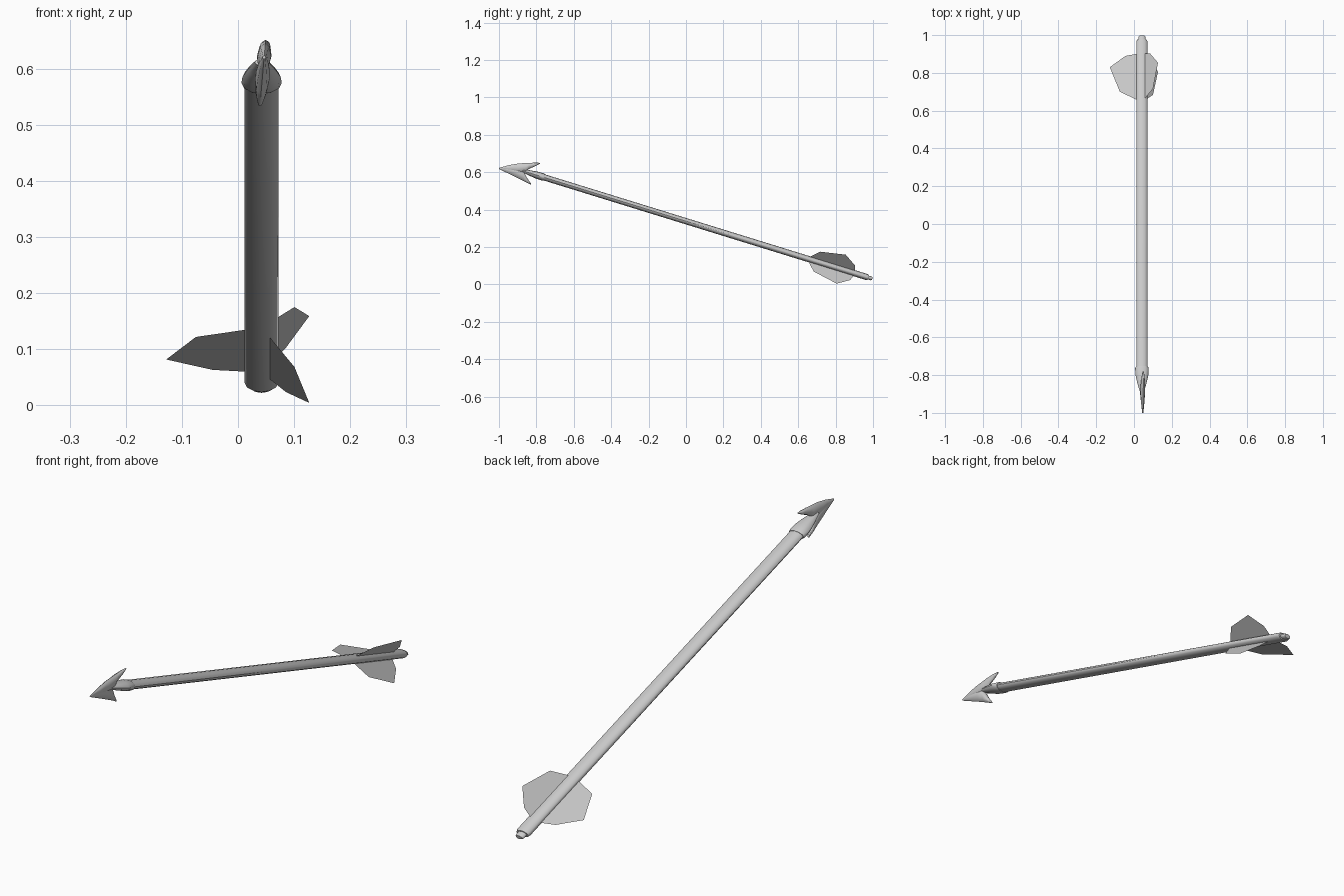
import bpy, bmesh, math
from mathutils import Vector

if "Cube" in bpy.data.objects:
    bpy.data.objects.remove(bpy.data.objects["Cube"])

CX = 0.042                                   # shaft axis offset in x
SLOPE = 0.309                                # drop of the shaft towards the tail
ALONG = Vector((0, 1, -SLOPE)).normalized()
SIDE = Vector((1, 0, 0))
UP = SIDE.cross(ALONG)                       # perpendicular to the shaft
SQUASH = 0.55                                # arrow is flattened along UP


def axis(y):
    return Vector((CX, y, 0.338 - SLOPE * y))


def finish(name, bm, smooth=True):
    bmesh.ops.recalc_face_normals(bm, faces=bm.faces)
    mesh = bpy.data.meshes.new(name)
    bm.to_mesh(mesh)
    bm.free()
    ob = bpy.data.objects.new(name, mesh)
    bpy.context.collection.objects.link(ob)
    if smooth:
        bpy.ops.object.select_all(action='DESELECT')
        ob.select_set(True)
        bpy.context.view_layer.objects.active = ob
        bpy.ops.object.shade_smooth_by_angle(angle=math.radians(50))
    return ob


def loft(name, rings, n):
    """Skin elliptical rings given as (centre, half_side_vector, half_up_vector)."""
    bm = bmesh.new()
    loops = []
    for c, a, b in rings:
        loops.append([bm.verts.new(c + a * math.cos(t) + b * math.sin(t))
                      for t in (2 * math.pi * i / n for i in range(n))])
    for p, q in zip(loops, loops[1:]):
        for i in range(n):
            j = (i + 1) % n
            bm.faces.new((p[i], p[j], q[j], q[i]))
    bm.faces.new(loops[0])
    bm.faces.new(loops[-1])
    return finish(name, bm)


def tube(name, stations, n=12):
    """Round part on the shaft axis from (y, radius) stations."""
    return loft(name, [(axis(y), SIDE * r, UP * r * SQUASH) for y, r in stations], n)


def blade(name, slices):
    """Half of the arrowhead from (y, top z, bottom z, half width) slices, slightly rolled."""
    rings = []
    for y, zt, zb, w in slices:
        z = (zt + zb) / 2
        h = (zt - zb) / 2
        rings.append((Vector((0.044 + 0.085 * (z - 0.59), y, z)),
                      Vector((w, 0, 0)), Vector((0.085 * h, 0, h))))
    return loft(name, rings, 8)


# Shaft, nock and head socket
tube("shaft", [(-0.79, 0.030), (0.965, 0.030), (0.975, 0.026)])
tube("nock", [(0.96, 0.019), (0.99, 0.019), (0.996, 0.014)])
tube("socket", [(-0.757, 0.033), (-0.765, 0.036), (-0.80, 0.034),
                (-0.84, 0.025), (-0.885, 0.012)])

# Barbed arrowhead, upper and lower halves
blade("head_upper", [(-1.0, 0.623, 0.617, 0.003), (-0.95, 0.637, 0.603, 0.008),
                     (-0.90, 0.646, 0.592, 0.012), (-0.86, 0.649, 0.595, 0.013),
                     (-0.84, 0.650, 0.617, 0.011), (-0.80, 0.651, 0.635, 0.007),
                     (-0.78, 0.650, 0.645, 0.003)])
blade("head_lower", [(-1.0, 0.623, 0.617, 0.003), (-0.95, 0.629, 0.593, 0.008),
                     (-0.90, 0.622, 0.569, 0.012), (-0.87, 0.610, 0.554, 0.013),
                     (-0.85, 0.570, 0.544, 0.010), (-0.83, 0.541, 0.533, 0.004)])

# Three flat fletching fins, 120 degrees apart before flattening
FIN = [(0.645, 0), (0.70, 0.117), (0.83, 0.170), (0.89, 0.087), (0.905, 0)]
for i, deg in enumerate((180, 60, -60)):
    t = math.radians(deg)
    out = SIDE * math.cos(t) + UP * math.sin(t) * SQUASH
    bm = bmesh.new()
    bm.faces.new([bm.verts.new(axis(y) + out * r) for y, r in FIN])
    finish(f"fin_{i + 1}", bm, smooth=False)
